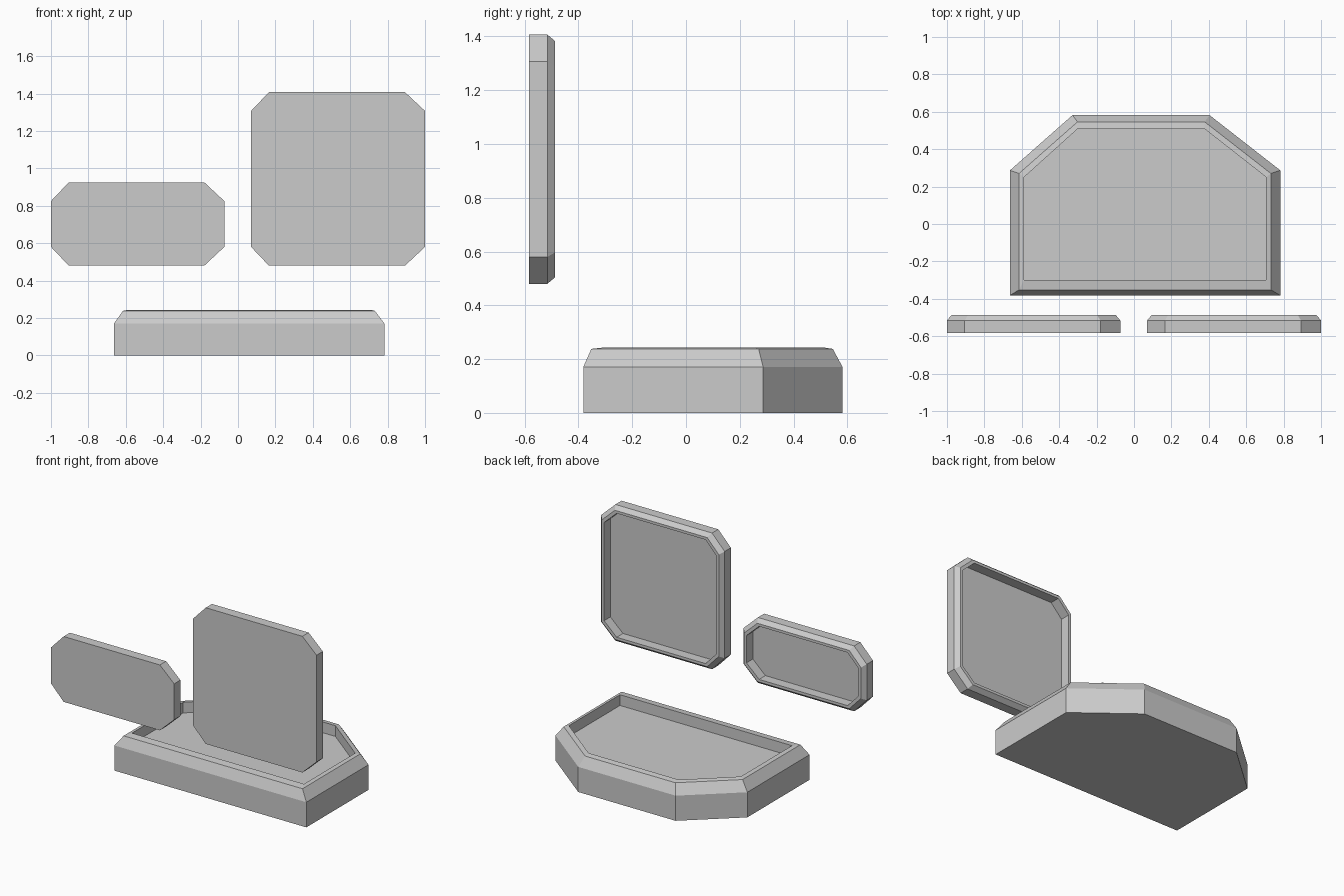
import bpy
import bmesh

cube = bpy.data.objects.get("Cube")
if cube:
    bpy.data.objects.remove(cube)

grey = bpy.data.materials.new("plain_grey")
grey.use_nodes = True
grey.diffuse_color = (0.6, 0.6, 0.6, 1)
bsdf = grey.node_tree.nodes["Principled BSDF"]
bsdf.inputs["Base Color"].default_value = (0.6, 0.6, 0.6, 1)
bsdf.inputs["Roughness"].default_value = 0.8


def build_tray(name, rings):
    """Skin a stack of matching outlines and close the first and last."""
    bm = bmesh.new()
    loops = [[bm.verts.new(p) for p in ring] for ring in rings]
    n = len(loops[0])
    for a, b in zip(loops, loops[1:]):
        for i in range(n):
            j = (i + 1) % n
            bm.faces.new((a[i], a[j], b[j], b[i]))
    bm.faces.new(loops[0])
    bm.faces.new(loops[-1])
    bmesh.ops.recalc_face_normals(bm, faces=bm.faces)
    mesh = bpy.data.meshes.new(name)
    bm.to_mesh(mesh)
    bm.free()
    mesh.materials.append(grey)
    obj = bpy.data.objects.new(name, mesh)
    bpy.context.collection.objects.link(obj)
    return obj


def base_ring(x0, x1, c0, c1, y0, y1, y2, z):
    """Rectangle with its two rear corners cut away."""
    return [(x0, y0, z), (x1, y0, z), (x1, y1, z),
            (c1, y2, z), (c0, y2, z), (x0, y1, z)]


def panel_ring(x0, x1, z0, z1, inset, y):
    """Upright rectangle with four cut corners."""
    x0, x1, z0, z1 = x0 + inset, x1 - inset, z0 + inset, z1 - inset
    shrink = inset * 0.3
    left, right, cz = 0.095 - shrink, 0.107 - shrink, 0.1 - shrink
    return [(x0 + left, y, z0), (x1 - right, y, z0), (x1, y, z0 + cz),
            (x1, y, z1 - cz), (x1 - right, y, z1), (x0 + left, y, z1),
            (x0, y, z1 - cz), (x0, y, z0 + cz)]


# Base tray: wall, bevel, sloping rim, shallow recess
outer = (-0.663, 0.782, -0.329, 0.404, -0.382, 0.287, 0.582)
bevel = (-0.615, 0.732, -0.302, 0.378, -0.352, 0.27, 0.546)
inner = (-0.588, 0.707, -0.302, 0.378, -0.3, 0.25, 0.508)
build_tray("base_tray", [
    base_ring(*outer, 0), base_ring(*outer, 0.171), base_ring(*bevel, 0.238),
    base_ring(*inner, 0.244), base_ring(*inner, 0.171)])

# Upright trays: flat front, bevelled back with a shallow recess
profile = [(0, -0.583), (0, -0.516), (0.024, -0.487),
           (0.042, -0.487), (0.042, -0.555)]
for name, box in (("small_upright_tray", (-1, -0.073, 0.48, 0.925)),
                  ("large_upright_tray", (0.07, 1, 0.48, 1.407))):
    build_tray(name, [panel_ring(*box, inset, y) for inset, y in profile])
